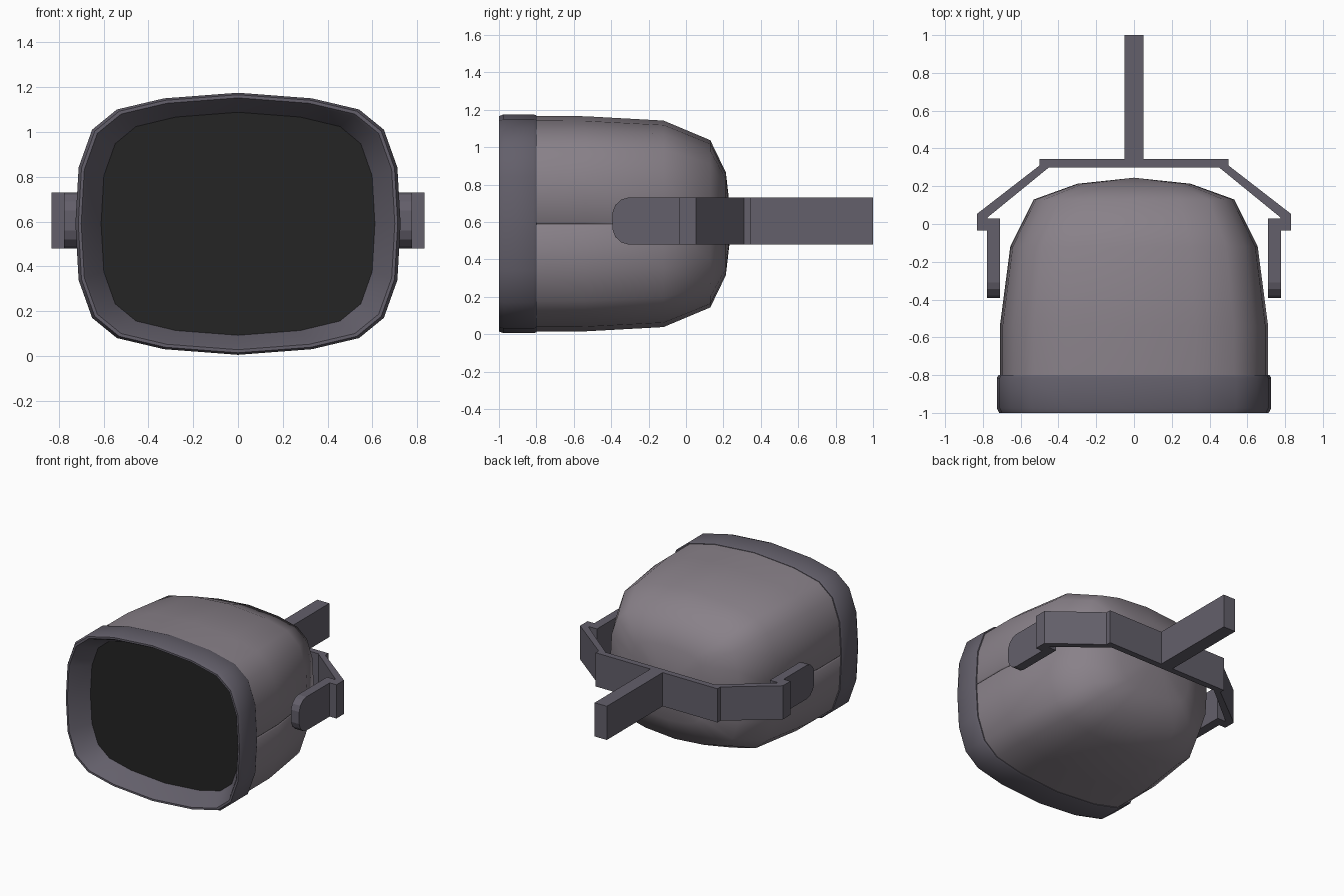
import bpy, bmesh, math

if "Cube" in bpy.data.objects:
    bpy.data.objects.remove(bpy.data.objects["Cube"])

CZ = 0.59
QUARTER = [(0, 1), (.455, .957), (.745, .872), (.897, .718), (.98, .43), (1, 0)]


def material(name, rgb):
    m = bpy.data.materials.new(name)
    m.diffuse_color = (*rgb, 1)
    m.use_nodes = True
    m.node_tree.nodes["Principled BSDF"].inputs["Base Color"].default_value = m.diffuse_color
    return m


SHELL = material("shell_grey", (.25, .22, .25))
FRAME = material("frame_grey", (.125, .115, .145))
DARK = material("screen_black", (.018, .018, .018))


def finish(name, bm, mat, smooth=None):
    bmesh.ops.recalc_face_normals(bm, faces=bm.faces)
    me = bpy.data.meshes.new(name)
    bm.to_mesh(me)
    bm.free()
    me.materials.append(mat)
    ob = bpy.data.objects.new(name, me)
    bpy.context.collection.objects.link(ob)
    if smooth:
        bpy.ops.object.select_all(action='DESELECT')
        bpy.context.view_layer.objects.active = ob
        ob.select_set(True)
        bpy.ops.object.shade_smooth_by_angle(angle=math.radians(smooth))
    return ob


def outline(a, b, y, groove=None):
    """Rounded-rectangle loop, optionally with a notch at the side middles."""
    q = [(x * a, z * b) for x, z in QUARTER]
    if groove is not None:
        q = q[:-1] + [(a, .008), (a - groove, 0)]
    right = q + [(x, -z) for x, z in q[-2::-1]]
    loop = right + [(-x, z) for x, z in right[-2:0:-1]]
    return [(x, y, CZ + z) for x, z in loop]


def loft(bm, loops):
    rings = [[bm.verts.new(p) for p in loop] for loop in loops]
    n = len(rings[0])
    for r, s in zip(rings, rings[1:]):
        for i in range(n):
            j = (i + 1) % n
            bm.faces.new((r[i], r[j], s[j], s[i]))
    return rings


def prism(name, pts, vec, mat):
    bm = bmesh.new()
    f = bm.faces.new([bm.verts.new(p) for p in pts])
    ext = bmesh.ops.extrude_face_region(bm, geom=[f], use_keep_orig=True)
    new = [v for v in ext["geom"] if isinstance(v, bmesh.types.BMVert)]
    bmesh.ops.translate(bm, verts=new, vec=vec)
    return finish(name, bm, mat)


# housing: domed shell with a side seam
bm = bmesh.new()
rings = loft(bm, [outline(a, b, y, g) for y, a, b, g in [
    (-.84, .71, .577, .008), (-.54, .71, .575, .008), (-.12, .655, .552, .006),
    (.13, .53, .447, 0), (.213, .30, .275, 0)]])
tip = bm.verts.new((0, .245, CZ))
last = rings[-1]
for i, v in enumerate(last):
    bm.faces.new((v, last[(i + 1) % len(last)], tip))
finish("housing", bm, SHELL, 50)

# front bezel: raised outer band, lip and sloping inner wall
bm = bmesh.new()
loft(bm, [outline(a, b, y) for y, a, b in [
    (-.80, .70, .567), (-.80, .718, .580), (-.815, .726, .585), (-.975, .726, .585),
    (-1, .713, .576), (-1, .70, .562), (-.985, .688, .552), (-.855, .61, .497)]])
finish("bezel", bm, FRAME, 50)

# screen
bm = bmesh.new()
bm.faces.new([bm.verts.new(p) for p in outline(.612, .499, -.857)])
finish("screen", bm, DARK)

# mounting bracket: post, back plate, angled arms, side pads
Z0, H = .48, .25


def flat(pts):
    return [(x, y, Z0) for x, y in pts]


prism("post", flat([(-.05, .34), (.05, .34), (.05, 1), (-.05, 1)]), (0, 0, H), FRAME)
prism("back_plate", flat([(-.5, .3), (.5, .3), (.5, .345), (-.5, .345)]), (0, 0, H), FRAME)
ARM = [(.45, .30), (.5, .31), (.832, .053), (.832, -.035), (.71, -.035),
       (.71, .028), (.782, .028)]
PAD = [(.03, .125), (-.31, .125), (-.345, .115), (-.378, .085), (-.393, .045)]
for s, side in ((1, "right"), (-1, "left")):
    prism(side + "_arm", flat([(s * x, y) for x, y in [
        (.45, .30), (.5, .31), (.832, .053), (.832, -.035), (.775, -.035),
        (.775, .035)]]), (0, 0, H), FRAME)
    loop = PAD + [(y, -z) for y, z in PAD[::-1]]
    prism(side + "_pad", [(s * .71, y, Z0 + H / 2 + z) for y, z in loop],
          (s * .067, 0, 0), FRAME)
